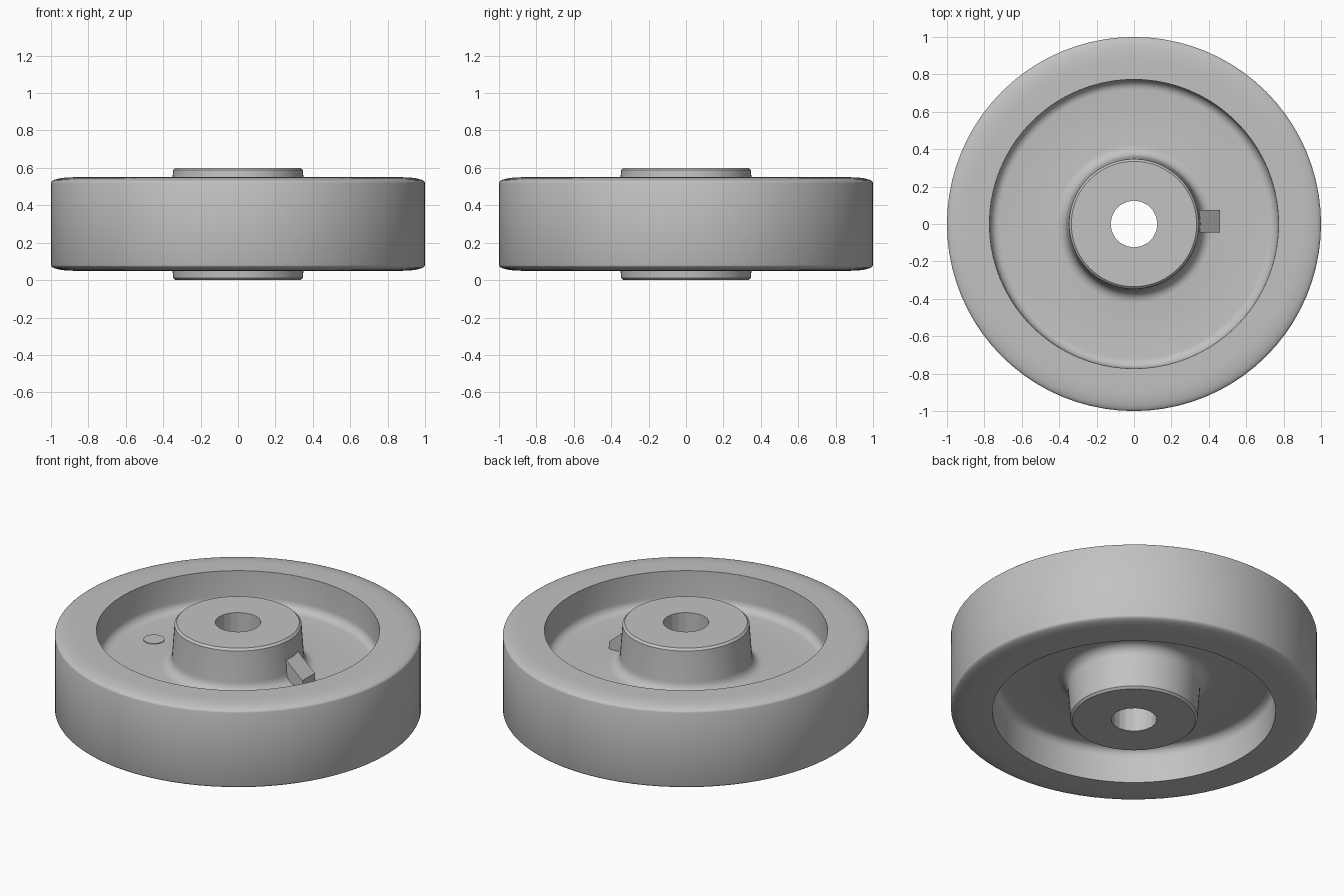
import bpy
import bmesh
from math import cos, sin, pi, radians
from mathutils import Matrix

MID = 0.30    # mirror height of the wheel
WEB = 0.345   # height of the upper web face

cube = bpy.data.objects.get("Cube")
if cube:
    bpy.data.objects.remove(cube, do_unlink=True)

grey = bpy.data.materials.new("light grey")
grey.use_nodes = True
GREY = (0.54, 0.54, 0.54, 1)
grey.diffuse_color = GREY
grey.node_tree.nodes["Principled BSDF"].inputs["Base Color"].default_value = GREY


def make_object(name, bm):
    """Turn a bmesh into a shaded grey object."""
    bmesh.ops.recalc_face_normals(bm, faces=bm.faces)
    mesh = bpy.data.meshes.new(name)
    bm.to_mesh(mesh)
    bm.free()
    mesh.materials.append(grey)
    obj = bpy.data.objects.new(name, mesh)
    bpy.context.collection.objects.link(obj)
    return obj


def smooth(obj):
    bpy.ops.object.select_all(action="DESELECT")
    obj.select_set(True)
    bpy.context.view_layer.objects.active = obj
    bpy.ops.object.shade_smooth_by_angle(angle=radians(30))


def arc(cx, cz, rx, rz, start, end, steps=6):
    """Points on an elliptic arc, angles in degrees."""
    angles = [radians(start + (end - start) * i / steps) for i in range(steps + 1)]
    return [(cx + rx * cos(a), cz + rz * sin(a)) for a in angles]


def disc(name, radius, depth, location, sides):
    bm = bmesh.new()
    bmesh.ops.create_cone(bm, cap_ends=True, segments=sides, radius1=radius,
                          radius2=radius, depth=depth,
                          matrix=Matrix.Translation(location))
    return make_object(name, bm)


# Wheel body: hub, web and rim in one mirrored, revolved profile
upper = [(0, 0.60), (0.335, 0.60), (0.347, 0.588)]
upper += arc(0.42, WEB + 0.06, 0.06, 0.06, 180, 270)      # hub fillet
upper += arc(0.72, WEB + 0.05, 0.05, 0.05, 270, 360)      # rim fillet
upper += [(0.773, 0.55)]
upper += arc(0.88, 0.52, 0.12, 0.03, 90, 0, 8)            # rounded tread edge
profile = upper + [(r, 2 * MID - z) for r, z in reversed(upper)]

bm = bmesh.new()
verts = [bm.verts.new((r, 0, z)) for r, z in profile]
edges = [bm.edges.new(pair) for pair in zip(verts, verts[1:])]
bmesh.ops.spin(bm, geom=verts + edges, cent=(0, 0, 0), axis=(0, 0, 1),
               angle=2 * pi, steps=80, use_duplicate=False)
bmesh.ops.remove_doubles(bm, verts=bm.verts, dist=0.0005)
body = make_object("wheel_body", bm)

# Axle bore cut through the hub
cutter = disc("bore_cutter", 0.125, 1, (0, 0, MID), 20)
cutter.hide_render = True
bore = body.modifiers.new("axle_bore", "BOOLEAN")
bore.operation = "DIFFERENCE"
bore.solver = "EXACT"
bore.object = cutter
bpy.context.view_layer.objects.active = body
bpy.ops.object.modifier_apply(modifier=bore.name)
bpy.data.objects.remove(cutter, do_unlink=True)
smooth(body)

# Wedge lug against the hub
bm = bmesh.new()
side = [(0.33, WEB - 0.01), (0.46, WEB - 0.01), (0.46, 0.388), (0.345, 0.49), (0.33, 0.49)]
face = bm.faces.new([bm.verts.new((x, -0.045, z)) for x, z in side])
sweep = bmesh.ops.extrude_face_region(bm, geom=[face])
bmesh.ops.translate(bm, vec=(0, 0.12, 0),
                    verts=[g for g in sweep["geom"] if isinstance(g, bmesh.types.BMVert)])
make_object("hub_lug", bm)

# Plain thin boss on the web opposite the lug
smooth(disc("web_boss", 0.058, 0.008, (-0.56, 0, WEB), 24))
